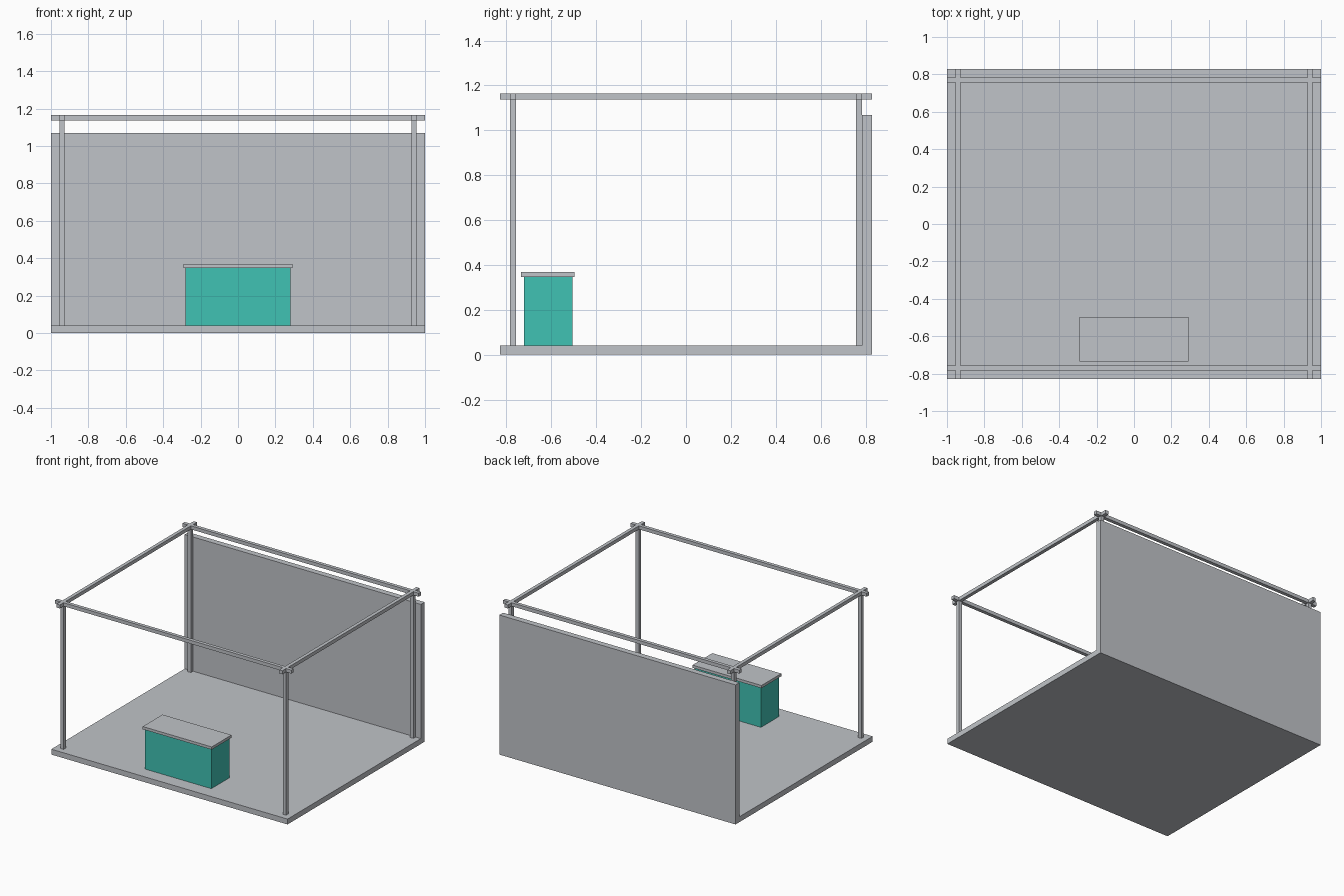
import bpy

cube = bpy.data.objects.get("Cube")
if cube:
    bpy.data.objects.remove(cube, do_unlink=True)


def make_material(name, color):
    mat = bpy.data.materials.new(name)
    mat.use_nodes = True
    mat.diffuse_color = color
    bsdf = next(n for n in mat.node_tree.nodes if n.type == 'BSDF_PRINCIPLED')
    bsdf.inputs["Base Color"].default_value = color
    return mat


def box(name, x, y, z, mat):
    """Box from (min, max) ranges on each axis."""
    ranges = (x, y, z)
    bpy.ops.mesh.primitive_cube_add(size=1, location=[(a + b) / 2 for a, b in ranges])
    obj = bpy.context.object
    obj.name = name
    obj.scale = [b - a for a, b in ranges]
    bpy.ops.object.transform_apply(location=False, rotation=False, scale=True)
    obj.data.materials.append(mat)
    return obj


gray = make_material("light gray", (0.53, 0.55, 0.58, 1))
teal = make_material("teal", (0.051, 0.54, 0.456, 1))

HALF_X, HALF_Y = 1.0, 0.829
FLOOR, TOP = 0.041, 1.164
BAR = 0.027                      # thickness of posts and beams
POST_X, POST_Y = 0.942, 0.770    # centre lines of the frame


def span(center):
    return (center - BAR / 2, center + BAR / 2)


# Floor slab and back wall
wall_front = POST_Y + BAR / 2
box("floor", (-HALF_X, HALF_X), (-HALF_Y, wall_front), (0, FLOOR), gray)
box("back_wall", (-HALF_X, HALF_X), (wall_front, HALF_Y), (0, 1.068), gray)

# Four posts
for side, sx in (("left", 1), ("right", -1)):
    for end, sy in (("front", -1), ("back", 1)):
        box(f"{end}_{side}_post", span(sx * POST_X), span(sy * POST_Y),
            (FLOOR, TOP - BAR), gray)

# Crossing roof beams that overshoot the posts
beam_z = (TOP - BAR, TOP)
for side, sx in (("left", 1), ("right", -1)):
    box(f"{side}_beam", span(sx * POST_X), (-HALF_Y, HALF_Y), beam_z, gray)
for end, sy in (("front", -1), ("back", 1)):
    box(f"{end}_beam", (-HALF_X, HALF_X), span(sy * POST_Y), beam_z, gray)

# Counter, sunk into the floor, with an overhanging top
box("counter_body", (-0.281, 0.281), (-0.723, -0.505), (0.002, 0.347), teal)
box("counter_top", (-0.292, 0.292), (-0.735, -0.496), (0.347, 0.368), gray)
